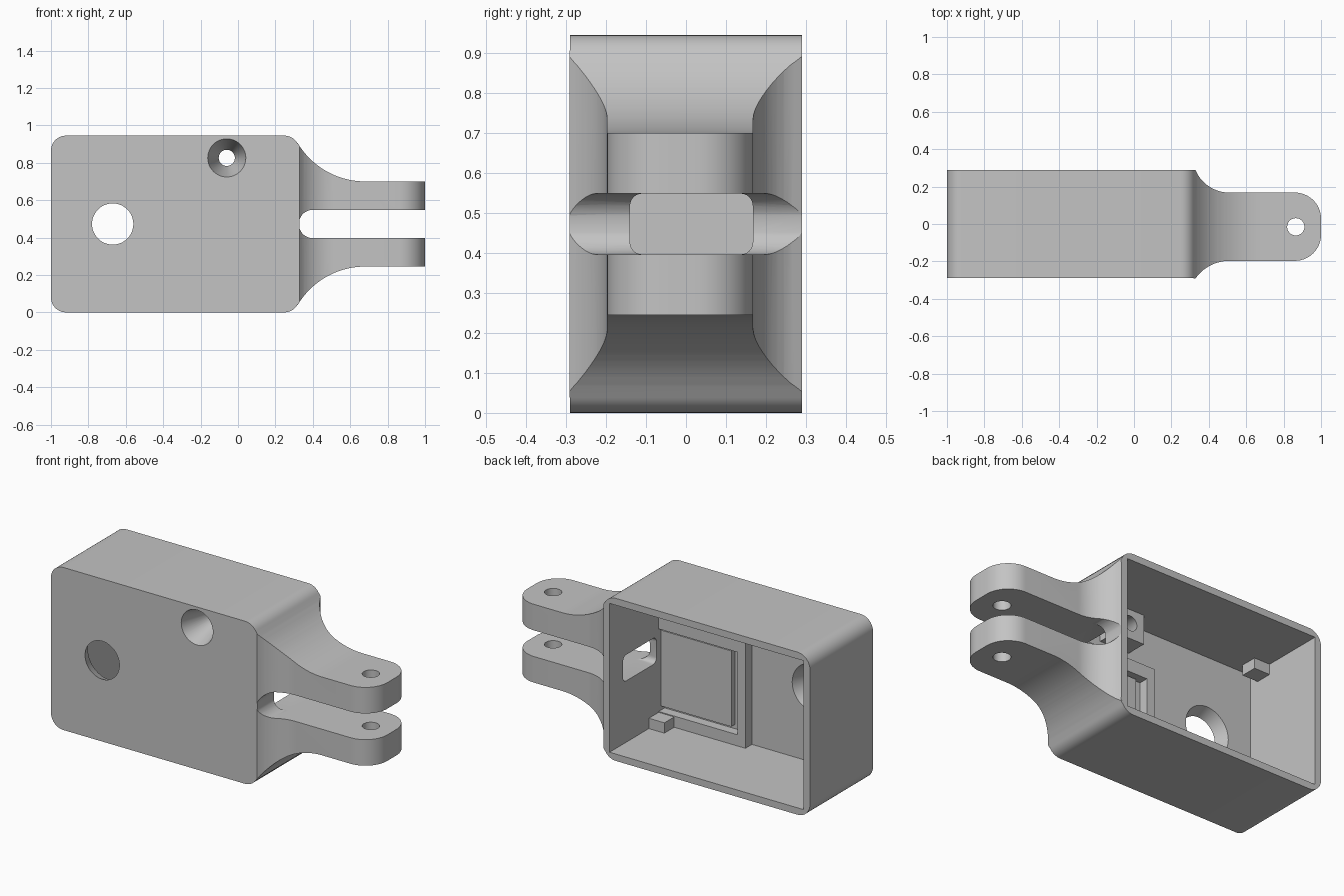
import bpy, bmesh, math

if "Cube" in bpy.data.objects:
    bpy.data.objects.remove(bpy.data.objects["Cube"])

grey = bpy.data.materials.new("plain grey")
grey.diffuse_color = (0.55, 0.55, 0.55, 1)
grey.use_nodes = True
grey.node_tree.nodes["Principled BSDF"].inputs["Base Color"].default_value = grey.diffuse_color

MAP = {"x": lambda a, b, t: (t, a, b),
       "y": lambda a, b, t: (a, t, b),
       "z": lambda a, b, t: (a, b, t)}


def prism(name, axis, lo, hi, pts, pts_hi=None):
    """Extrude (or loft) a 2D outline along an axis."""
    pts_hi = pts_hi or pts
    bm = bmesh.new()
    a = [bm.verts.new(MAP[axis](p[0], p[1], lo)) for p in pts]
    b = [bm.verts.new(MAP[axis](p[0], p[1], hi)) for p in pts_hi]
    n = len(a)
    bm.faces.new(a)
    bm.faces.new(b[::-1])
    for i in range(n):
        bm.faces.new((a[i], b[i], b[(i + 1) % n], a[(i + 1) % n]))
    bmesh.ops.recalc_face_normals(bm, faces=bm.faces)
    me = bpy.data.meshes.new(name)
    bm.to_mesh(me)
    bm.free()
    me.materials.append(grey)
    ob = bpy.data.objects.new(name, me)
    bpy.context.collection.objects.link(ob)
    return ob


def arc(cx, cy, r, a0, a1, n):
    return [(cx + r * math.cos(math.radians(a0 + (a1 - a0) * i / n)),
             cy + r * math.sin(math.radians(a0 + (a1 - a0) * i / n))) for i in range(n + 1)]


def circle(cx, cy, r, n=48):
    return arc(cx, cy, r, 0, 360, n)[:-1]


def rect(x0, x1, y0, y1):
    return [(x0, y0), (x1, y0), (x1, y1), (x0, y1)]


def rounded(x0, x1, y0, y1, r, n=10):
    return (arc(x1 - r, y1 - r, r, 0, 90, n) + arc(x0 + r, y1 - r, r, 90, 180, n)
            + arc(x0 + r, y0 + r, r, 180, 270, n) + arc(x1 - r, y0 + r, r, 270, 360, n))


def block(name, x0, x1, y0, y1, z0, z1):
    return prism(name, "z", z0, z1, rect(x0, x1, y0, y1))


def combine(target, tool, op):
    """Apply a boolean and remove the tool object."""
    m = target.modifiers.new("bool", "BOOLEAN")
    m.operation, m.solver, m.object = op, "EXACT", tool
    bpy.context.view_layer.objects.active = target
    bpy.ops.object.modifier_apply(modifier=m.name)
    bpy.data.objects.remove(tool, do_unlink=True)


H, D = 0.945, 0.29          # box height, half depth
MID = H / 2
W = 0.04                    # wall thickness
X0, X1 = -1.0, 0.328        # box ends
IX0, IX1 = X0 + W, X1 - W   # cavity ends
FLOOR = -0.22               # inner face of the front wall

# box shell, open at the back
housing = prism("housing", "y", -D, D, rounded(X0, X1, 0, H, 0.08))
combine(housing, block("cavity", IX0, IX1, FLOOR, 0.5, W, H - W), "DIFFERENCE")

# flared hinge arms: side profile intersected with plan outline
top = [(x, 1.12 - math.sqrt(0.42 ** 2 - (0.68 - x) ** 2))
       for x in [0.318 + 0.362 * i / 20 for i in range(21)]] + [(1.1, 0.70)]
side = top + [(x, H - z) for x, z in reversed(top)]
arms = prism("arms", "y", -0.4, 0.4, side)


def flare(y, r, s):
    """Concave fillet from the box face down to the arm side."""
    return [(x, y + s * (r - math.sqrt(r * r - (0.51 - x) ** 2)))
            for x in [0.328 + 0.182 * i / 14 for i in range(15)]]


YA, YB, R = -0.197, 0.168, 0.14
low = flare(YA, 0.222, -1)
high = flare(YB, 0.197, 1)
plan = ([(0.30, -D)] + low + arc(1 - R, YA + R, R, -90, 0, 14)
        + arc(1 - R, YB - R, R, 0, 90, 14) + high[::-1] + [(0.30, D)])
combine(arms, prism("arm_plan", "z", -0.2, 1.2, plan), "INTERSECT")

# slot between the arms and the pin hole
slot = arc(0.401, MID, 0.076, 90, 270, 24) + [(1.2, MID - 0.076), (1.2, MID + 0.076)]
combine(arms, prism("slot", "y", -0.5, 0.5, slot), "DIFFERENCE")
combine(arms, prism("pin_hole", "z", -0.2, 1.2, circle(0.865, -0.015, 0.046)), "DIFFERENCE")
combine(housing, arms, "UNION")

# inner pad with a square pocket and a raised plate inside it
pad = block("pad", -0.27, IX1 + 0.01, -0.25, -0.16, W - 0.01, 0.66)
combine(housing, pad, "UNION")
combine(housing, block("pocket", -0.22, IX1, -0.215, -0.10, 0.105, 0.585), "DIFFERENCE")
combine(housing, block("plate", -0.165, IX1 + 0.01, -0.23, -0.18, 0.13, 0.57), "UNION")

# screw boss under the ceiling
combine(housing, block("boss", -0.15, 0.04, -0.25, -0.10, 0.735, H - W + 0.01), "UNION")

# small corner supports
for xa, xb in ((IX0 - 0.01, IX0 + 0.10), (IX1 - 0.10, IX1 + 0.01)):
    for za, zb in ((W - 0.01, W + 0.06), (H - W - 0.06, H - W + 0.01)):
        combine(housing, block("support", xa, xb, -0.165, -0.07, za, zb), "UNION")

# cable window through the wall at the slot
window = rounded(-0.14, 0.167, MID - 0.076, MID + 0.076, 0.03, 6)
combine(housing, prism("window", "x", 0.26, 0.402, window), "DIFFERENCE")

# tapered lens hole, wider on the inside
combine(housing, prism("lens_hole", "y", -0.30, -0.20, circle(-0.67, MID, 0.106),
                       circle(-0.67, MID, 0.150)), "DIFFERENCE")

# tapered screw hole, wider on the outside
combine(housing, prism("screw_hole", "y", -0.30, -0.09, circle(-0.06, 0.826, 0.105),
                       circle(-0.06, 0.826, 0.040)), "DIFFERENCE")

bpy.ops.object.select_all(action="DESELECT")
housing.select_set(True)
bpy.context.view_layer.objects.active = housing
bpy.ops.object.shade_smooth_by_angle(angle=math.radians(25))
